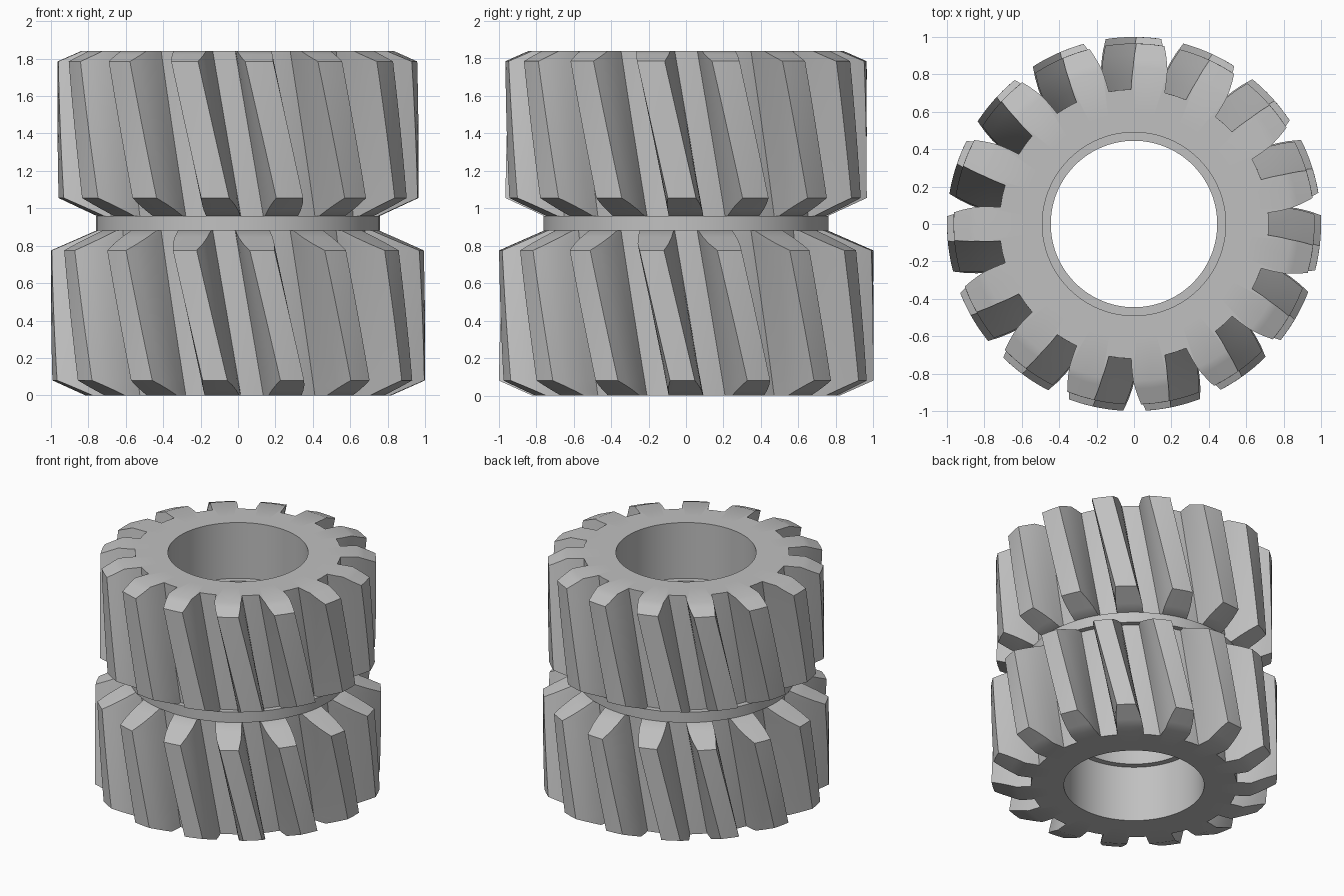
import bpy, bmesh, math

cube = bpy.data.objects.get("Cube")
if cube:
    bpy.data.objects.remove(cube, do_unlink=True)

TEETH = 15
PITCH = math.tau / TEETH
TWIST = math.radians(12)      # helix turn over one gear
ROOT, INNER = 0.72, 0.6

steel = bpy.data.materials.new("grey steel")
steel.use_nodes = True
grey = (0.53, 0.53, 0.53, 1)
steel.diffuse_color = grey
steel.node_tree.nodes["Principled BSDF"].inputs["Base Color"].default_value = grey


def loft_loop(name, rings):
    """Skin a closed loop of equal-sized rings of points."""
    bm = bmesh.new()
    loops = [[bm.verts.new(p) for p in ring] for ring in rings]
    n = len(loops[0])
    for k, a in enumerate(loops):
        b = loops[(k + 1) % len(loops)]
        for i in range(n):
            j = (i + 1) % n
            bm.faces.new((a[i], a[j], b[j], b[i]))
    bmesh.ops.recalc_face_normals(bm, faces=bm.faces)
    mesh = bpy.data.meshes.new(name)
    bm.to_mesh(mesh)
    bm.free()
    mesh.materials.append(steel)
    obj = bpy.data.objects.new(name, mesh)
    bpy.context.collection.objects.link(obj)
    bpy.ops.object.select_all(action='DESELECT')
    obj.select_set(True)
    bpy.context.view_layer.objects.active = obj
    bpy.ops.object.shade_smooth_by_angle(angle=math.radians(30))
    return obj


def half_width(r):
    """Half angle of a tooth at radius r, rounded like an involute flank."""
    t = (r - ROOT) / (1.0 - ROOT)
    return math.radians(7.2 - 1.2 * t - 2.2 * t * t)


def section(tip):
    """Outline of all teeth as (radius, angle), cut off at the tip radius."""
    radii = [ROOT + (tip - ROOT) * k / 4 for k in range(5)]
    tooth = [(r, -half_width(r)) for r in radii] + [(tip, 0)]
    tooth += [(r, half_width(r)) for r in reversed(radii)]
    tooth.append((ROOT, PITCH / 2))
    return [(r, a + PITCH * k) for k in range(TEETH) for r, a in tooth]


def polar(outline, z, turn):
    return [(r * math.cos(a + turn), r * math.sin(a + turn), z) for r, a in outline]


def helical_gear(name, z0, z1, tip, low, high):
    """low and high are (end radius, height) of the tooth chamfers."""
    levels = []
    for k in range(4):
        t = k / 3
        levels.append((z0 + low[1] * t, low[0] + (tip - low[0]) * t))
    za, zb = z0 + low[1], z1 - high[1]
    levels += [(za + (zb - za) * k / 8, tip) for k in range(1, 8)]
    for k in range(4):
        t = k / 3
        levels.append((zb + high[1] * t, tip + (high[0] - tip) * t))

    def turn(z):
        return math.pi / 2 + TWIST * (0.5 - (z - z0) / (z1 - z0))

    core = [(INNER - 0.002, a) for r, a in section(tip)]
    rings = [polar(core, z0, turn(z0))]
    rings += [polar(section(r), z, turn(z)) for z, r in levels]
    rings.append(polar(core, z1, turn(z1)))
    return loft_loop(name, rings)


# Two toothed bodies
helical_gear("lower_gear", 0, 0.88, 1.0, (0.82, 0.08), (0.76, 0.105))
helical_gear("upper_gear", 0.96, 1.84, 0.965, (0.76, 0.095), (0.84, 0.055))

# Hub with the middle collar and a stepped bore
profile = [(0.49, 0), (INNER, 0), (INNER, 0.88), (0.76, 0.88), (0.76, 0.96),
           (INNER, 0.96), (INNER, 1.84), (0.49, 1.84), (0.49, 1.41),
           (0.445, 1.41), (0.445, 0.43), (0.49, 0.43)]
SEGMENTS = 90
loft_loop("hub_and_collar", [
    polar([(r, math.tau * i / SEGMENTS) for i in range(SEGMENTS)], z, 0)
    for r, z in profile])
